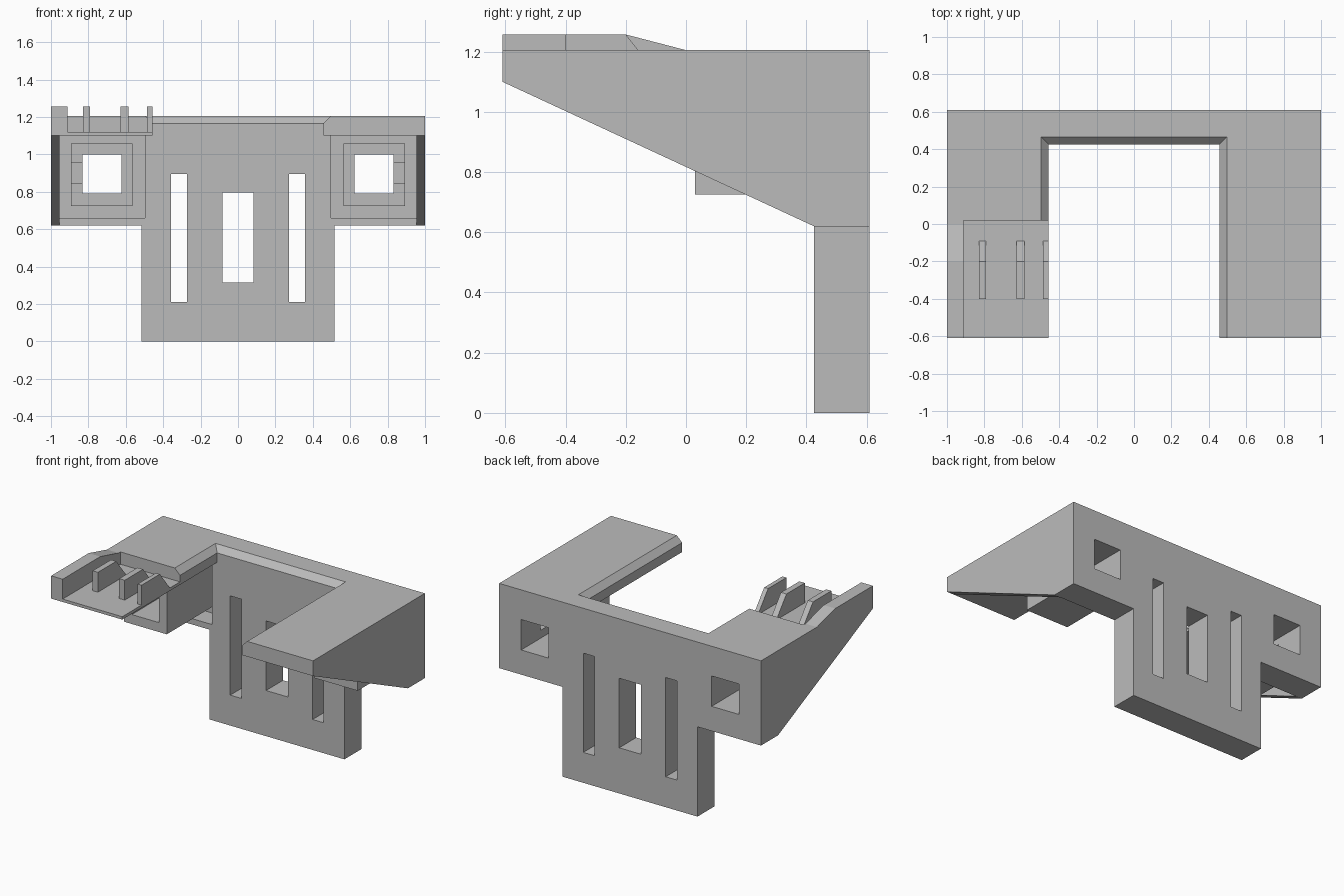
import bpy
import bmesh

if "Cube" in bpy.data.objects:
    bpy.data.objects.remove(bpy.data.objects["Cube"])

grey = bpy.data.materials.new("plain grey")
grey.use_nodes = True
grey.diffuse_color = (0.5, 0.5, 0.5, 1)
grey.node_tree.nodes["Principled BSDF"].inputs["Base Color"].default_value = grey.diffuse_color


def loft(name, rings):
    """Closed solid skinned through matching rings of points."""
    bm = bmesh.new()
    loops = [[bm.verts.new(p) for p in ring] for ring in rings]
    n = len(loops[0])
    for a, b in zip(loops, loops[1:]):
        for i in range(n):
            j = (i + 1) % n
            bm.faces.new((a[i], a[j], b[j], b[i]))
    bm.faces.new(loops[0])
    bm.faces.new(loops[-1])
    bmesh.ops.recalc_face_normals(bm, faces=bm.faces)
    mesh = bpy.data.meshes.new(name)
    bm.to_mesh(mesh)
    bm.free()
    mesh.materials.append(grey)
    ob = bpy.data.objects.new(name, mesh)
    bpy.context.collection.objects.link(ob)
    return ob


def box(name, x0, x1, y0, y1, z0, z1):
    ring = [(x0, y0), (x1, y0), (x1, y1), (x0, y1)]
    return loft(name, [[(x, y, z) for x, y in ring] for z in (z0, z1)])


def side_plate(name, profile, x0, x1):
    return loft(name, [[(x, y, z) for y, z in profile] for x in (x0, x1)])


def combine(target, other, operation):
    """Apply a boolean and drop the other object."""
    mod = target.modifiers.new("combine", "BOOLEAN")
    mod.operation = operation
    mod.solver = "EXACT"
    mod.object = other
    bpy.context.view_layer.objects.active = target
    bpy.ops.object.modifier_apply(modifier=mod.name)
    bpy.data.objects.remove(other)


FRONT, BACK, WALL = -0.61, 0.61, 0.425
TOP, DECK, BASE = 1.205, 1.1, 0.62
STEP = 0.02

# Back wall: wide upper band with a narrower leg below
outline = [(-0.515, 0), (0.515, 0), (0.515, BASE), (1, BASE), (1, 1.15),
           (-1, 1.15), (-1, BASE), (-0.515, BASE)]
shell = loft("bracket_body", [[(x, y, z) for x, z in outline] for y in (WALL, BACK)])


# U-shaped top deck with a chamfered inner edge
def deck_ring(inset, z):
    x, y = 0.457 + inset, WALL + inset
    plan = [(-1, BACK), (-1, STEP), (-x, STEP), (-x, y), (x, y),
            (x, FRONT), (1, FRONT), (1, BACK)]
    return [(px, py, z) for px, py in plan]


parts = [loft("deck", [deck_ring(0, DECK), deck_ring(0, 1.165), deck_ring(0.04, TOP)])]

# Tapered outer cheeks and the raised rail of the tray
cheek = [(FRONT, DECK), (WALL, BASE), (BACK, BASE), (BACK, TOP), (FRONT, TOP)]
rail = [(FRONT, DECK), (STEP, DECK), (STEP, TOP), (0, TOP), (-0.2, 1.257), (FRONT, 1.257)]
parts += [side_plate("left_cheek", cheek, 0.955, 1),
          side_plate("right_cheek", cheek, -1, -0.955),
          side_plate("tray_rail", rail, -1, -0.912),
          box("tray_floor", -0.95, -0.457, FRONT, STEP + 0.02, DECK, 1.12)]
for part in parts:
    combine(shell, part, "UNION")

# Slots through the leg, pockets and windows in the upper band
cutters = [box("centre_slot", -0.083, 0.083, 0.3, 0.7, 0.315, 0.795)]
for s in (-1, 1):
    cutters += [box("tall_slot", *sorted((s * 0.272, s * 0.357)), 0.3, 0.7, 0.21, 0.895),
                box("pocket", *sorted((s * 0.497, s * 0.955)), 0.3, 0.565, 0.66, DECK),
                box("window", *sorted((s * 0.623, s * 0.832)), 0.3, 0.7, 0.79, 1.0)]
for cutter in cutters:
    combine(shell, cutter, "DIFFERENCE")

# Square sleeves in front of the windows, notched on the outer side
for s, side in ((1, "left"), (-1, "right")):
    sleeve = box(side + "_sleeve", *sorted((s * 0.565, s * 0.893)), 0.03, 0.565, 0.725, 1.057)
    combine(sleeve, box("bore", *sorted((s * 0.623, s * 0.832)), 0, 0.7, 0.79, 1.0), "DIFFERENCE")
    combine(sleeve, box("notch", *sorted((s * 0.8, s * 0.95)), 0, 0.4, 0.845, 0.955), "DIFFERENCE")

# Sloped fins standing in the tray
fin = [(-0.4, 1.12), (-0.09, 1.12), (-0.2, 1.257), (-0.4, 1.257)]
for name, x0, x1 in (("outer_fin", -0.83, -0.79), ("middle_fin", -0.627, -0.585),
                     ("inner_fin", -0.487, -0.457)):
    side_plate(name, fin, x0, x1)
